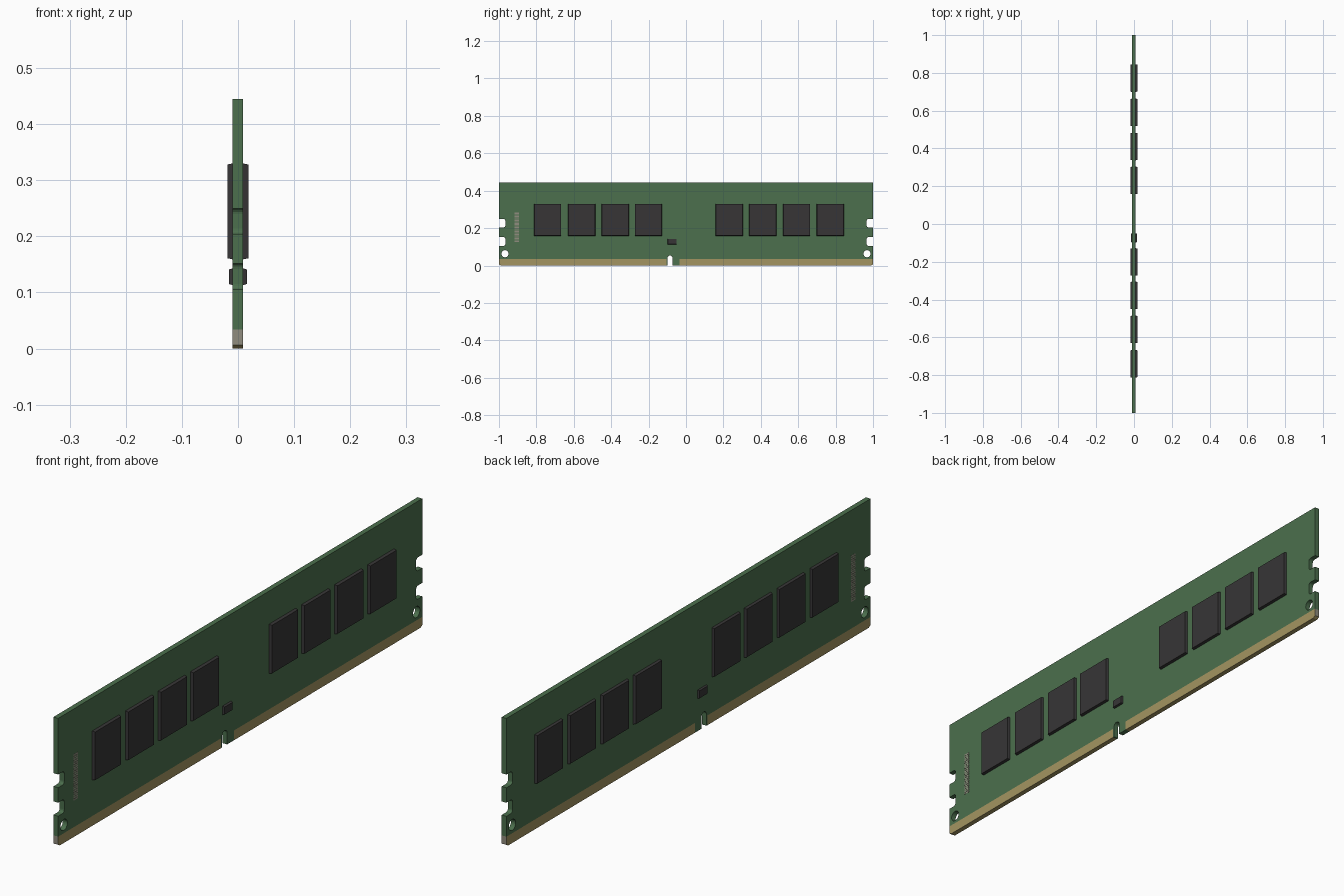
import bpy, bmesh, math
from mathutils import Vector

if "Cube" in bpy.data.objects:
    bpy.data.objects.remove(bpy.data.objects["Cube"])


def material(name, rgb):
    m = bpy.data.materials.new(name)
    m.diffuse_color = (*rgb, 1)
    m.use_nodes = True
    m.node_tree.nodes["Principled BSDF"].inputs["Base Color"].default_value = m.diffuse_color
    return m


GREEN = material("board green", (0.072, 0.160, 0.075))
GOLD = material("contact gold", (0.37, 0.30, 0.12))
BLACK = material("chip black", (0.038, 0.036, 0.037))
GREY = material("edge grey", (0.28, 0.265, 0.21))

BACK, FRONT = -0.0095, 0.0085      # board faces in x


def finish(bm, name, mats):
    me = bpy.data.meshes.new(name)
    bm.to_mesh(me)
    bm.free()
    for m in mats:
        me.materials.append(m)
    ob = bpy.data.objects.new(name, me)
    bpy.context.collection.objects.link(ob)
    return ob


def add_box(bm, lo, hi):
    lo, hi = Vector(lo), Vector(hi)
    geo = bmesh.ops.create_cube(bm, size=1)
    for v in geo["verts"]:
        v.co = Vector((lo[i] + (v.co[i] + 0.5) * (hi[i] - lo[i]) for i in range(3)))
    return geo["verts"]


def arc(cy, cz, r, a0, a1, n):
    return [(cy + r * math.cos(math.radians(a0 + (a1 - a0) * i / n)),
             cz + r * math.sin(math.radians(a0 + (a1 - a0) * i / n))) for i in range(n + 1)]


# Board outline (y, z): one end edge with its two latch notches, then mirrored
end = [(0.99, 0.0), (1.0, 0.006)]
for z0, z1 in ((0.105, 0.152), (0.204, 0.250)):
    d, r = 0.966, 0.010
    end += [(1.0, z0)] + arc(d + r, z0 + r, r, 270, 180, 4)
    end += arc(d + r, z1 - r, r, 180, 90, 4) + [(1.0, z1)]
end += [(1.0, 0.445)]
key = [(-0.099, 0.0)] + arc(-0.0855, 0.040, 0.0135, 180, 0, 10) + [(-0.072, 0.0)]
outline = key + end + [(-y, z) for y, z in reversed(end)]
holes = [arc(s * 0.968, 0.063, 0.019, 0, 360, 24)[:-1] for s in (-1, 1)]

bm = bmesh.new()
edges = []
for loop in [outline] + holes:
    vs = [bm.verts.new((BACK, y, z)) for y, z in loop]
    edges += [bm.edges.new((vs[i - 1], vs[i])) for i in range(len(vs))]
bmesh.ops.triangle_fill(bm, edges=edges, use_beauty=True, use_dissolve=False, normal=(-1, 0, 0))
ext = bmesh.ops.extrude_face_region(bm, geom=bm.faces[:])
for v in ext["geom"]:
    if isinstance(v, bmesh.types.BMVert):
        v.co.x = FRONT

# Cut the board along the contact strip limits and colour by position
TOP, K0, K1 = 0.034, -0.105, -0.035
for co, no in (((0, 0, TOP), (0, 0, 1)), ((0, K0, 0), (0, 1, 0)), ((0, K1, 0), (0, 1, 0))):
    bmesh.ops.bisect_plane(bm, geom=bm.verts[:] + bm.edges[:] + bm.faces[:],
                           plane_co=co, plane_no=no, dist=1e-6)
bmesh.ops.recalc_face_normals(bm, faces=bm.faces[:])
for f in bm.faces:
    c = f.calc_center_median()
    if c.z < TOP and not K0 < c.y < K1:
        f.material_index = 2 if abs(f.normal.y) > 0.9 else 1
finish(bm, "circuit_board", [GREEN, GOLD, GREY])


# Chips on both faces, with slightly tapered sides
def chip(name, side, y0, y1, z0, z1, reach):
    base = FRONT if side > 0 else BACK
    bm = bmesh.new()
    verts = add_box(bm, (min(base, side * reach), y0, z0), (max(base, side * reach), y1, z1))
    cy, cz, t = (y0 + y1) / 2, (z0 + z1) / 2, 0.002
    for v in verts:
        if abs(v.co.x - side * reach) < 1e-5:
            v.co.y -= math.copysign(t, v.co.y - cy)
            v.co.z -= math.copysign(t, v.co.z - cz)
    finish(bm, name, [BLACK])


starts = [-0.813, -0.631, -0.451, -0.274, 0.158, 0.337, 0.518, 0.699]
for side, face in ((1, "right"), (-1, "left")):
    for i, y in enumerate(starts):
        chip(f"memory_chip_{face}_{i + 1}", side, y, y + 0.146, 0.159, 0.330, 0.0188)
    chip(f"small_chip_{face}", side, -0.098, -0.050, 0.113, 0.143, 0.016)

    # Printed stripe mark near one end
    base = FRONT if side > 0 else BACK
    bm = bmesh.new()
    for i in range(22):
        z = 0.127 + i * 0.0074
        add_box(bm, (min(base, base + side * 0.0006), -0.916, z),
                (max(base, base + side * 0.0006), -0.893, z + 0.005))
    finish(bm, f"printed_stripes_{face}", [GREY])
